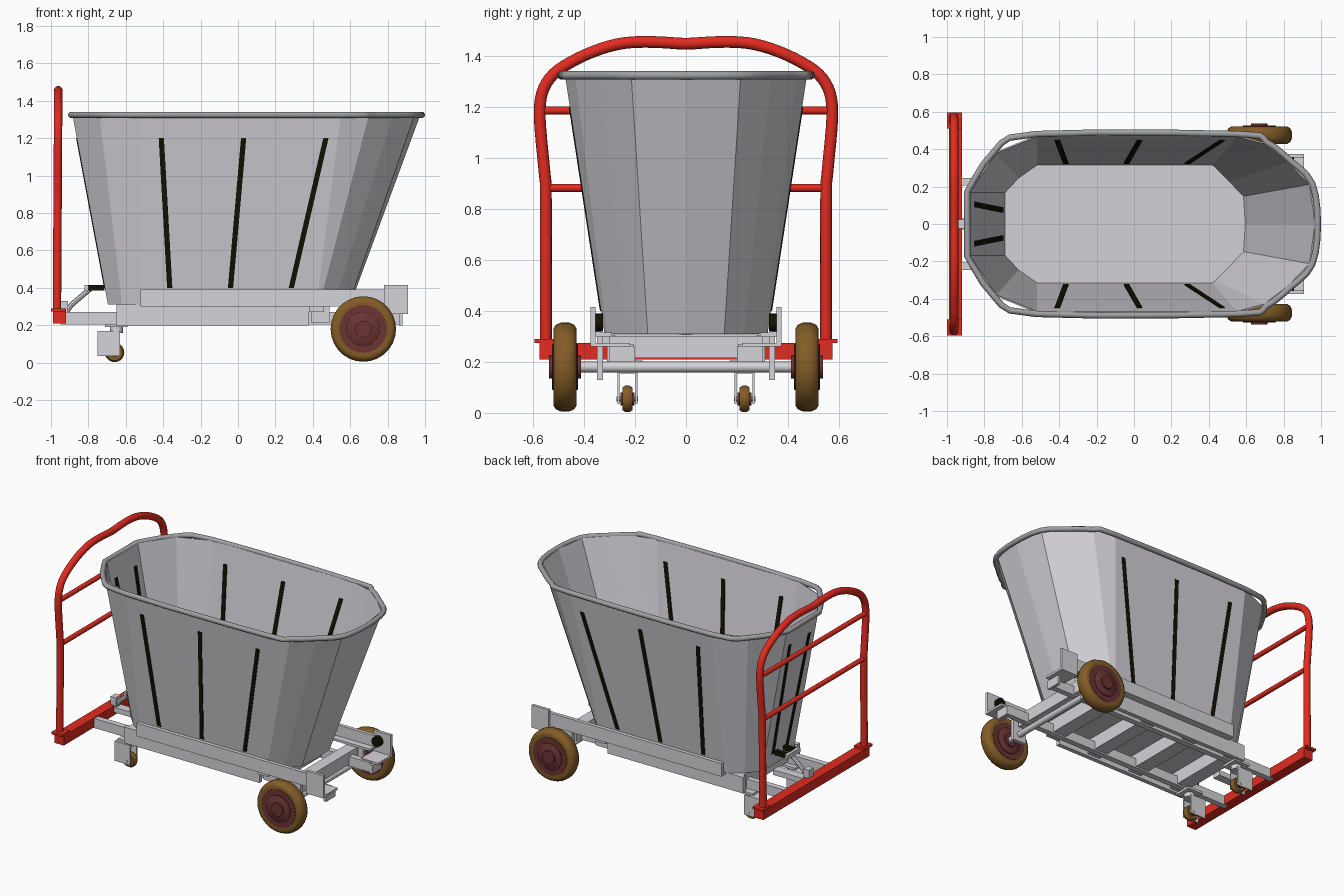
import bpy, bmesh, math
from mathutils import Vector

if "Cube" in bpy.data.objects:
    bpy.data.objects.remove(bpy.data.objects["Cube"])


def material(name, rgb):
    m = bpy.data.materials.new(name)
    m.diffuse_color = (*rgb, 1)
    m.use_nodes = True
    m.node_tree.nodes["Principled BSDF"].inputs["Base Color"].default_value = m.diffuse_color
    return m


TUB = material("tub grey", (0.65, 0.635, 0.68))
FRAME = material("frame grey", (0.66, 0.655, 0.69))
RIM = material("rim grey", (0.35, 0.355, 0.37))
RED = material("handle red", (0.76, 0.024, 0.014))
TYRE = material("tyre brown", (0.23, 0.108, 0.02))
HUB = material("hub maroon", (0.15, 0.034, 0.034))
DARK = material("dark strip", (0.006, 0.006, 0.001))


def mesh_obj(name, verts, faces, mat, smooth=None):
    me = bpy.data.meshes.new(name)
    me.from_pydata([tuple(v) for v in verts], [], faces)
    bm = bmesh.new()
    bm.from_mesh(me)
    bmesh.ops.recalc_face_normals(bm, faces=bm.faces)
    bm.to_mesh(me)
    bm.free()
    me.materials.append(mat)
    ob = bpy.data.objects.new(name, me)
    bpy.context.collection.objects.link(ob)
    if smooth:
        bpy.ops.object.select_all(action='DESELECT')
        ob.select_set(True)
        bpy.context.view_layer.objects.active = ob
        bpy.ops.object.shade_smooth_by_angle(angle=math.radians(smooth))
    return ob


HEX = [(0, 1, 2, 3), (4, 5, 6, 7), (0, 1, 5, 4), (1, 2, 6, 5), (2, 3, 7, 6), (3, 0, 4, 7)]


def box(name, x, y, z, mat=FRAME):
    q = [(0, 0), (1, 0), (1, 1), (0, 1)]
    return mesh_obj(name, [(x[i], y[j], z[k]) for k in (0, 1) for i, j in q], HEX, mat)


def pair(name, x, y, z, mat=FRAME):
    box(name + "_left", x, y, z, mat)
    box(name + "_right", x, (-y[1], -y[0]), z, mat)


def rounded(pts, steps=4):
    """Catmull-Rom curve through an open path."""
    p = [Vector(v) for v in pts]
    out = []
    for i in range(len(p) - 1):
        a, b, c, d = p[max(i - 1, 0)], p[i], p[i + 1], p[min(i + 2, len(p) - 1)]
        for k in range(steps):
            t = k / steps
            out.append(0.5 * (2 * b + (c - a) * t + (2 * a - 5 * b + 4 * c - d) * t * t
                              + (3 * b - a - 3 * c + d) * t ** 3))
    return out + [p[-1]]


def tube(name, pts, r, mat, cyclic=False, sides=12):
    """Sweep a circle along a path of points."""
    pts = [Vector(p) for p in pts]
    n = len(pts)
    verts, faces = [], []
    for i, p in enumerate(pts):
        a = pts[i - 1] if (cyclic or i) else p
        b = pts[(i + 1) % n] if (cyclic or i < n - 1) else p
        t = (b - a).normalized()
        ref = Vector((0, 0, 1)) if cyclic else Vector((1, 0, 0))
        if abs(t.dot(ref)) > 0.9:
            ref = Vector((0, 1, 0))
        u = t.cross(ref).normalized()
        w = t.cross(u)
        for k in range(sides):
            g = math.tau * k / sides
            verts.append(p + r * (math.cos(g) * u + math.sin(g) * w))
    for i in range(n if cyclic else n - 1):
        for k in range(sides):
            j, l = (i + 1) % n, (k + 1) % sides
            faces.append((i * sides + k, i * sides + l, j * sides + l, j * sides + k))
    if not cyclic:
        faces += [tuple(range(sides)), tuple(range((n - 1) * sides, n * sides))]
    return mesh_obj(name, verts, faces, mat, 40)


def lathe_y(name, profile, centre, mat, seg=28, smooth=40):
    """Revolve (radius, y) profile round the y axis, closing both ends."""
    n = len(profile)
    verts = [(centre[0] + r * math.cos(math.tau * i / seg), centre[1] + y,
              centre[2] + r * math.sin(math.tau * i / seg)) for i in range(seg) for r, y in profile]
    faces = [(i * n + k, i * n + k + 1, (i + 1) % seg * n + k + 1, (i + 1) % seg * n + k)
             for i in range(seg) for k in range(n - 1)]
    faces += [tuple(i * n for i in range(seg)), tuple(i * n + n - 1 for i in range(seg))]
    return mesh_obj(name, verts, faces, mat, smooth)


# Tub: flared shell between two outlines
Z0, Z1 = 0.31, 1.325
top = [(-.885, .17), (-.74, .385), (-.52, .475), (.55, .475), (.70, .435), (.83, .334), (.945, .215), (.975, 0)]
low = [(-.695, .17), (-.62, .25), (-.52, .32), (.42, .32), (.435, .31), (.513, .23), (.59, .15), (.60, 0)]


def ring(half):
    return half + [(x, -y) for x, y in reversed(half[:-1])]


T, B = ring(top), ring(low)
n = len(T)
tub = mesh_obj("tub", [(x, y, Z0) for x, y in B] + [(x, y, Z1) for x, y in T],
               [tuple(range(n))] + [(i, (i + 1) % n, n + (i + 1) % n, n + i) for i in range(n)], TUB)
sol = tub.modifiers.new("thickness", 'SOLIDIFY')
sol.thickness, sol.offset = 0.008, -1
rim_path = rounded([(x * 1.008, y * 1.012, Z1) for x, y in T], 3)
tube("tub_rim", rim_path, 0.017, RIM, cyclic=True, sides=10)


# Dark strips set through the tub walls
def flare(a, b, z):
    return a + (b - a) * (z - Z0) / (Z1 - Z0)


def strip(name, place):
    vs = []
    for z, end in ((0.40, 0), (1.20, 1)):
        vs += [place(z, end, w, d) for w, d in ((-.014, .004), (.014, .004), (.014, -.013), (-.014, -.013))]
    mesh_obj(name, vs, HEX, DARK)


for s in (-1, 1):
    for xa, xb in ((-.365, -.41), (-.04, .03), (.285, .47)):
        strip("side_strip", lambda z, e, w, d: ((xa, xb)[e] + w, s * (flare(.32, .475, z) + d), z))
    strip("end_strip", lambda z, e, w, d: (-flare(.695, .885, z) - d, s * (.075, .105)[e] + w, z))

# Chassis rails, side beams and plates
pair("long_rail", (-.95, .86), (.205, .245), (.205, .27))
pair("lower_side_plate", (-.65, .38), (.28, .31), (.20, .31))
pair("upper_side_beam", (-.52, .80), (.335, .36), (.31, .39))
pair("side_beam_flange", (-.52, .80), (.29, .36), (.30, .315))
pair("rail_spacer", (.38, .46), (.22, .33), (.27, .305))
for x in (-.58, -.24, .10, .44):
    box("cross_member", (x - .05, x + .05), (-.28, .28), (.215, .308))
box("rear_cross_member", (.62, .70), (-.30, .30), (.215, .30))

# Tipping end brackets with dark buffers
pair("end_bracket_plate", (.78, .91), (.355, .375), (.26, .415))
pair("end_bracket_base", (.78, .91), (.22, .375), (.26, .275))
pair("end_bracket_foot", (.86, .88), (.20, .30), (.20, .26))
for s in (-1, 1):
    lathe_y("buffer", [(.035, -.015), (.035, .015)], (.82, s * .34, .355), DARK, 16)

# Axle, hangers and big wheels
pair("axle_hanger", (.62, .72), (.325, .35), (.13, .30))
tube("axle", [(.67, -.47, .18), (.67, .47, .18)], .021, FRAME)
for s in (-1, 1):
    c = (.67, s * .475, .18)
    lathe_y("big_tyre", [(.125, -.04), (.15, -.046), (.166, -.036), (.175, -.015), (.175, .015),
                         (.166, .036), (.15, .046), (.125, .04)], c, TYRE, 28, 50)
    lathe_y("big_wheel_disc", [(.128, -.043), (.128, .043)], c, HUB)
    lathe_y("big_wheel_hub", [(.085, -.052), (.09, -.048), (.09, .048), (.085, .052)], c, HUB)
    lathe_y("big_wheel_cap", [(.045, -.063), (.045, .063)], c, HUB, 20)

# Small casters
for s in (-1, 1):
    c = (-.66, s * .23, .055)
    lathe_y("caster_tyre", [(.03, -.02), (.044, -.02), (.052, -.008), (.052, .008), (.044, .02), (.03, .02)],
            c, TYRE, 20)
    lathe_y("caster_hub", [(.026, -.027), (.026, .027)], c, HUB, 14)
    tube("caster_pin", [(c[0], c[1] - .042, .055), (c[0], c[1] + .042, .055)], .01, FRAME, sides=8)
    for d in (-.035, .035):
        box("caster_fork", (-.75, -.63), (c[1] + d - .004, c[1] + d + .004), (.035, .17))
    box("caster_top", (-.75, -.63), (c[1] - .039, c[1] + .039), (.155, .17))
    tube("caster_swivel", [(-.65, c[1], .16), (-.65, c[1], .205)], .035, FRAME)
    box("caster_mount", (-.71, -.59), (c[1] - .06, c[1] + .06), (.19, .206))

# Red push handle: base bar, feet, arched tube and two cross rails
box("handle_base", (-.99, -.92), (-.575, .575), (.21, .275), RED)
pair("handle_foot", (-1.0, -.92), (.51, .595), (.275, .29), RED)
half = [(.55, .28), (.55, .84), (.555, .94), (.572, 1.12), (.573, 1.21), (.558, 1.275), (.52, 1.33),
        (.45, 1.378), (.36, 1.42), (.27, 1.447), (.19, 1.456), (.10, 1.455)]
arch = half + [(0, 1.449)] + [(-y, z) for y, z in reversed(half)]
tube("handle_arch", rounded([(-.968 + .006 * (z - .28), y, z) for y, z in arch], 3), .023, RED, sides=14)
for z, y in ((.883, .55), (1.187, .57)):
    tube("handle_cross_rail", [(-.965, -y, z), (-.965, y, z)], .016, RED)

# Latch between handle end and tub
tube("latch_strut", [(-.92, 0, .27), (-.89, 0, .31), (-.79, 0, .395)], .014, FRAME, sides=8)
box("latch_post", (-.95, -.91), (-.025, .025), (.26, .33))
box("latch_crossbar", (-.82, -.80), (-.07, .07), (.385, .415))
pair("latch_arm", (-.80, -.715), (.03, .06), (.385, .415), DARK)
box("latch_base", (-.93, -.68), (-.03, .03), (.23, .265))
